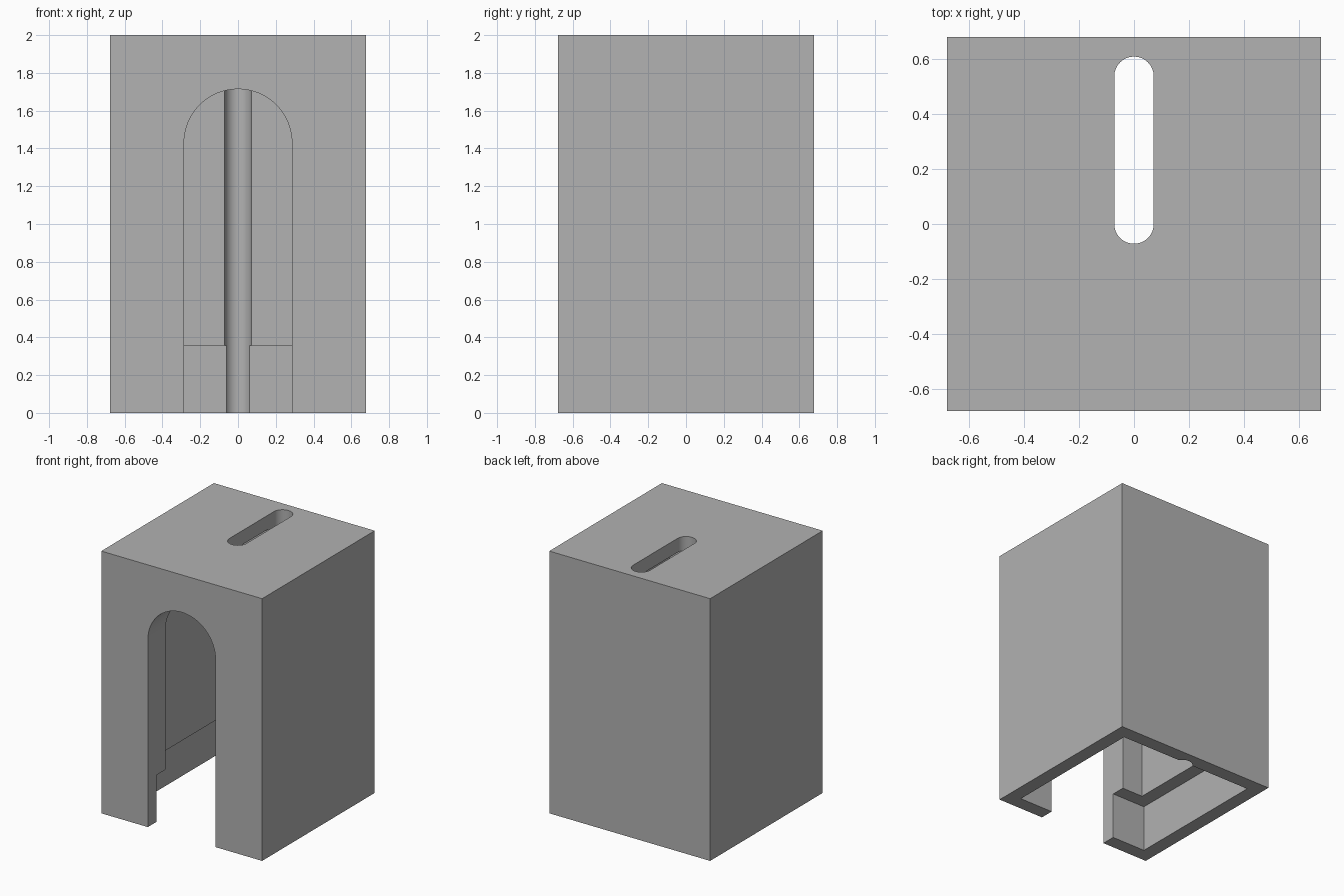
import bpy, bmesh, math
from mathutils import Matrix

cube = bpy.data.objects.get("Cube")
if cube:
    bpy.data.objects.remove(cube, do_unlink=True)

U = 1 / 28            # one design unit
HALF, HEIGHT = 19, 56 # body half width and height, in units

grey = bpy.data.materials.new("plain grey")
grey.use_nodes = True
colour = (0.445, 0.445, 0.445, 1)
grey.diffuse_color = colour
grey.node_tree.nodes["Principled BSDF"].inputs["Base Color"].default_value = colour


def prism(name, outline, depth, matrix=Matrix()):
    """Extrude a closed outline along local z, then place it with a matrix."""
    bm = bmesh.new()
    face = bm.faces.new([bm.verts.new((x, y, 0)) for x, y in outline])
    side = bmesh.ops.extrude_face_region(bm, geom=[face])["geom"]
    top = [v for v in side if isinstance(v, bmesh.types.BMVert)]
    bmesh.ops.translate(bm, verts=top, vec=(0, 0, depth))
    bmesh.ops.recalc_face_normals(bm, faces=bm.faces)
    bm.transform(Matrix.Scale(U, 4) @ matrix)
    mesh = bpy.data.meshes.new(name)
    bm.to_mesh(mesh)
    bm.free()
    mesh.materials.append(grey)
    obj = bpy.data.objects.new(name, mesh)
    bpy.context.collection.objects.link(obj)
    return obj


def square(h):
    return [(-h, -h), (h, -h), (h, h), (-h, h)]


def arc(cy, r, start, steps=32):
    """Half circle centred on x = 0, running counter-clockwise."""
    angles = [start + math.pi * i / steps for i in range(steps + 1)]
    return [(r * math.cos(a), cy + r * math.sin(a)) for a in angles]


def raised(z):
    return Matrix.Translation((0, 0, z))


# Solid outer body
body = prism("housing", square(HALF), HEIGHT)

# Wide lower recess, narrower main chamber, arched doorway, top slot with back groove
upright = Matrix.Translation((0, 0, 0)) @ Matrix.Rotation(math.pi / 2, 4, "X")
cutters = [
    prism("lower_recess", square(16), 12, raised(-2)),
    prism("main_chamber", square(13), 54, raised(-1)),
    prism("doorway", [(-8, -3), (8, -3)] + arc(40, 8, 0), 25, upright),
    prism("top_slot", arc(15, 2, 0) + arc(0, 2, math.pi), 62, raised(-3)),
]
for cutter in cutters:
    cutter.hide_render = True
    mod = body.modifiers.new(cutter.name, "BOOLEAN")
    mod.operation = "DIFFERENCE"
    mod.solver = "EXACT"
    mod.object = cutter

# Bake the cuts and drop the helpers
bpy.ops.object.select_all(action="DESELECT")
bpy.context.view_layer.objects.active = body
body.select_set(True)
for mod in list(body.modifiers):
    bpy.ops.object.modifier_apply(modifier=mod.name)
for cutter in cutters:
    bpy.data.objects.remove(cutter, do_unlink=True)
bpy.ops.object.shade_smooth_by_angle(angle=math.radians(30))
